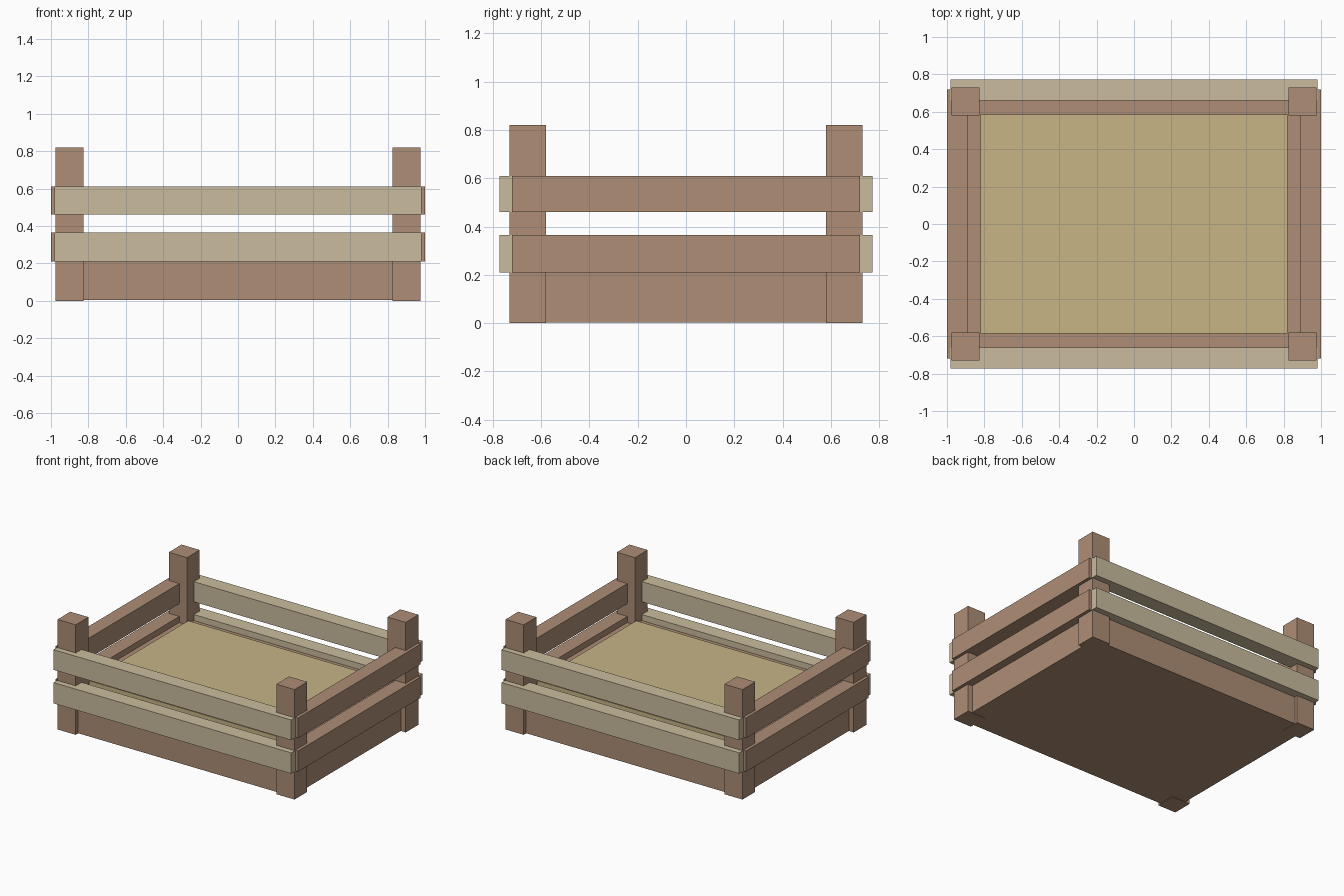
import bpy

if "Cube" in bpy.data.objects:
    bpy.data.objects.remove(bpy.data.objects["Cube"])


def material(name, color):
    m = bpy.data.materials.new(name)
    m.diffuse_color = (*color, 1)
    m.use_nodes = True
    m.node_tree.nodes["Principled BSDF"].inputs["Base Color"].default_value = m.diffuse_color
    return m


brown = material("brown_wood", (0.42, 0.27, 0.18))
pale = material("pale_wood", (0.59, 0.50, 0.34))
sand_mat = material("sand", (0.57, 0.46, 0.24))


def box(name, lo, hi, mat):
    """Box between two opposite corners."""
    bpy.ops.mesh.primitive_cube_add(size=1, location=[(a + b) / 2 for a, b in zip(lo, hi)])
    ob = bpy.context.object
    ob.name = name
    ob.scale = [b - a for a, b in zip(lo, hi)]
    bpy.ops.object.transform_apply(location=False, rotation=False, scale=True)
    ob.data.materials.append(mat)
    return ob


# Solid base and the sand filling
box("base", (-0.94, -0.705, 0.003), (0.94, 0.705, 0.32), brown)
box("sand", (-0.82, -0.585, 0.30), (0.82, 0.585, 0.35), sand_mat)

# Corner posts
for sx, xname in ((-1, "left"), (1, "right")):
    for sy, yname in ((-1, "front"), (1, "back")):
        x, y = sx * 0.902, sy * 0.655
        box(f"{yname}_{xname}_post", (x - 0.075, y - 0.075, 0), (x + 0.075, y + 0.075, 0.82), brown)

# Two rails on every side
for level, z0, z1 in (("lower", 0.21, 0.365), ("upper", 0.46, 0.61)):
    for s, name in ((-1, "front"), (1, "back")):
        y = s * 0.717
        box(f"{name}_{level}_rail", (-0.98, y - 0.056, z0), (0.98, y + 0.056, z1), pale)
    for s, name in ((-1, "left"), (1, "right")):
        x = s * 0.945
        box(f"{name}_{level}_rail", (x - 0.055, -0.72, z0), (x + 0.055, 0.72, z1), brown)
